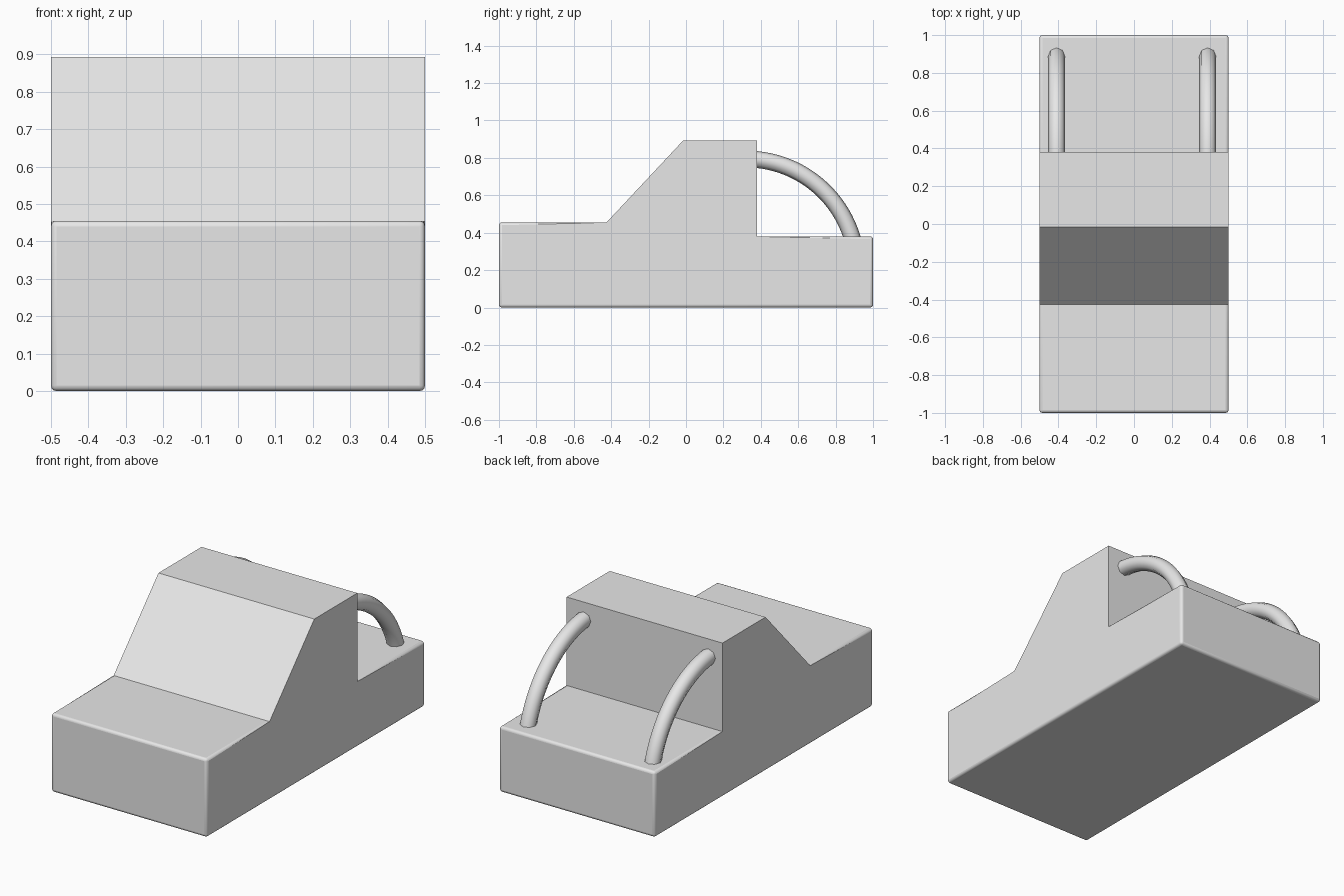
import bpy, bmesh, math

cube = bpy.data.objects.get("Cube")
if cube:
    bpy.data.objects.remove(cube, do_unlink=True)

grey = bpy.data.materials.new("plain_grey")
grey.use_nodes = True
GREY = (0.8, 0.8, 0.8, 1)
grey.diffuse_color = GREY
grey.node_tree.nodes["Principled BSDF"].inputs["Base Color"].default_value = GREY


def add_object(name, bm):
    bmesh.ops.recalc_face_normals(bm, faces=bm.faces)
    mesh = bpy.data.meshes.new(name)
    bm.to_mesh(mesh)
    bm.free()
    mesh.materials.append(grey)
    obj = bpy.data.objects.new(name, mesh)
    bpy.context.collection.objects.link(obj)
    bpy.ops.object.select_all(action="DESELECT")
    obj.select_set(True)
    bpy.context.view_layer.objects.active = obj
    return obj


# Body: side profile (y, z) extruded across the width
HALF, HOOD, BED, ROOF = 0.5, 0.455, 0.38, 0.893
profile = [(-1, 0), (-1, HOOD), (-0.425, HOOD), (-0.015, ROOF),
           (0.38, ROOF), (0.38, BED), (1, BED), (1, 0)]
bm = bmesh.new()
side = bm.faces.new([bm.verts.new((-HALF, y, z)) for y, z in profile])
ext = bmesh.ops.extrude_face_region(bm, geom=[side])
for v in ext["geom"]:
    if isinstance(v, bmesh.types.BMVert):
        v.co.x = HALF

# Round the edges of the nose, tail and underside; the cabin stays sharp
weight = bm.edges.layers.float.new("bevel_weight_edge")
for e in bm.edges:
    a, b = (v.co for v in e.verts)
    at_end = abs(a.y) > 0.99 or abs(b.y) > 0.99
    underside = max(a.z, b.z) < 0.01
    if at_end or underside:
        e[weight] = 1
body = add_object("body", bm)
bevel = body.modifiers.new("rounded_edges", "BEVEL")
bevel.limit_method = "WEIGHT"
bevel.width = 0.015
bevel.segments = 3
bpy.ops.object.shade_smooth_by_angle(angle=math.radians(35))
# the bevel comes before the edge split by angle
bpy.ops.object.modifier_apply(modifier="rounded_edges")
bpy.ops.object.shade_smooth_by_angle(angle=math.radians(35))

# Curved bars from the cabin back down to the bed
SIDES, STEPS, R_ARC, R_TUBE = 8, 24, 0.594, 0.045
CY, CZ = 0.32, 0.2


def arc_bar(name, x):
    bm = bmesh.new()
    rings = []
    for i in range(STEPS + 1):
        t = math.radians(90 - 75 * i / STEPS)
        ring = []
        for j in range(SIDES):
            a = math.tau * j / SIDES
            r = R_ARC + R_TUBE * math.sin(a)
            ring.append(bm.verts.new((x + R_TUBE * math.cos(a),
                                      CY + r * math.cos(t), CZ + r * math.sin(t))))
        rings.append(ring)
    for p, q in zip(rings, rings[1:]):
        for j in range(SIDES):
            k = (j + 1) % SIDES
            bm.faces.new((p[j], p[k], q[k], q[j]))
    bm.faces.new(rings[0])
    bm.faces.new(rings[-1])
    add_object(name, bm)
    bpy.ops.object.shade_smooth_by_angle(angle=math.radians(60))


arc_bar("right_bar", -0.41)
arc_bar("left_bar", 0.39)
